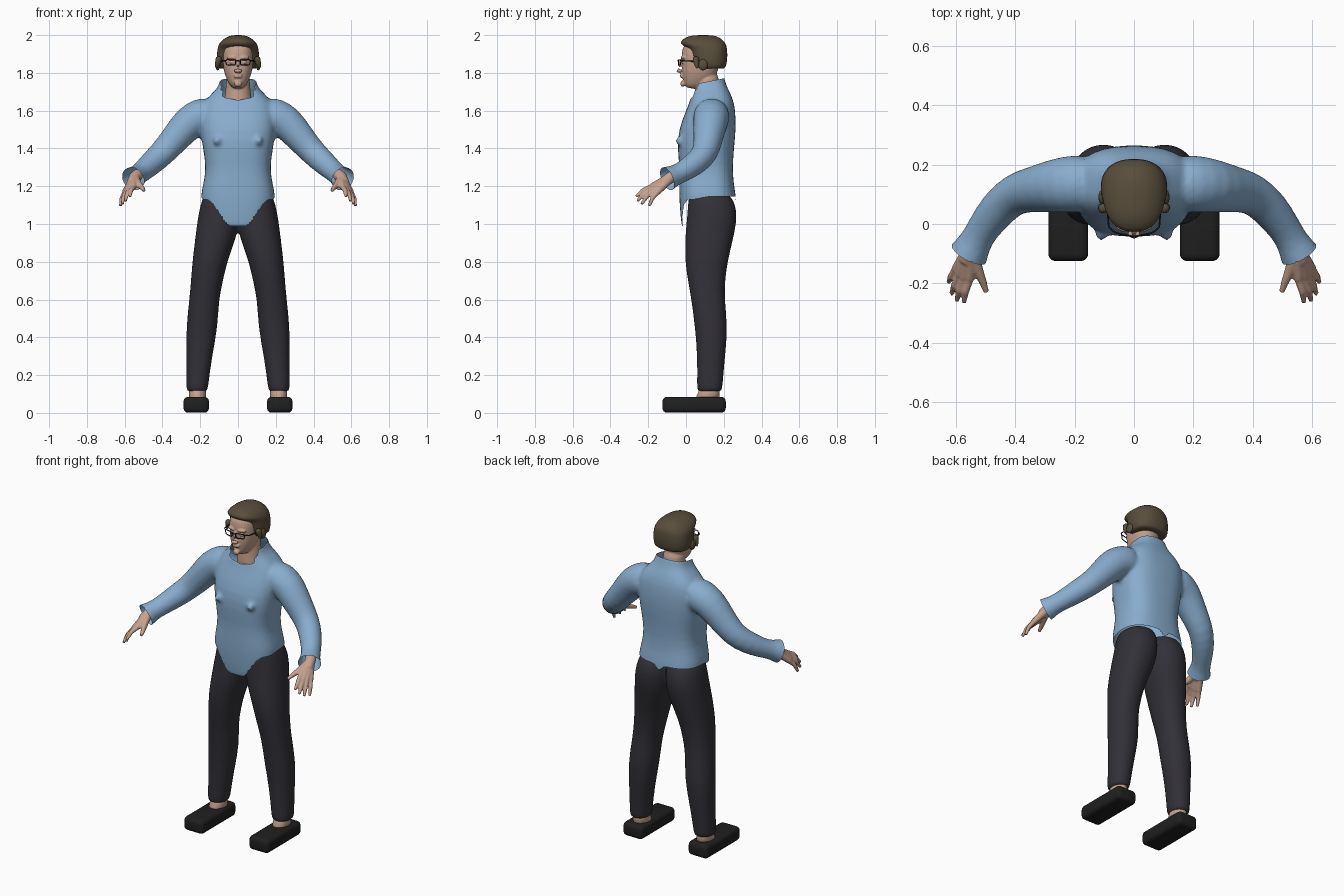
import bpy, bmesh, math
from mathutils import Vector, Matrix

if "Cube" in bpy.data.objects:
    bpy.data.objects.remove(bpy.data.objects["Cube"], do_unlink=True)


def material(name, r, g, b):
    m = bpy.data.materials.new(name)
    m.use_nodes = True
    m.diffuse_color = (r, g, b, 1)
    m.node_tree.nodes["Principled BSDF"].inputs["Base Color"].default_value = (r, g, b, 1)
    return m


SKIN = material("skin", 0.56, 0.36, 0.27)
BLUE = material("shirt blue", 0.25, 0.42, 0.62)
DARK = material("trouser charcoal", 0.032, 0.03, 0.038)
BLACK = material("shoe black", 0.014, 0.014, 0.014)
BROWN = material("hair brown", 0.1, 0.075, 0.045)


def skin(bm, rings):
    """Bridge closed rings of points and cap both ends."""
    rows = [[bm.verts.new(p) for p in ring] for ring in rings]
    n = len(rows[0])
    for a, b in zip(rows, rows[1:]):
        for i in range(n):
            bm.faces.new((a[i], a[(i + 1) % n], b[(i + 1) % n], b[i]))
    bm.faces.new(rows[0][::-1])
    bm.faces.new(rows[-1])


def loft(bm, rings, power=2.0, side=1, seg=32):
    """Rings are (z, centre x, half width, front y, back y)."""
    def bow(v):
        return math.copysign(abs(v) ** (2 / power), v)
    out = []
    for z, cx, rx, y0, y1 in rings:
        angles = [2 * math.pi * i / seg for i in range(seg)]
        out.append([Vector((side * (cx + rx * bow(math.cos(a))),
                            (y0 + y1) / 2 + (y1 - y0) / 2 * bow(math.sin(a)), z)) for a in angles])
    skin(bm, out)


def tube(bm, path, side=1, seg=16):
    """Path points are (x, y, z, radius)."""
    pts = [Vector(p[:3]) for p in path]
    out = []
    for i, p in enumerate(pts):
        t = pts[min(i + 1, len(pts) - 1)] - pts[max(i - 1, 0)]
        q = t.to_track_quat('Z', 'Y')
        ring = []
        for k in range(seg):
            a = 2 * math.pi * k / seg
            v = p + q @ Vector((math.cos(a), math.sin(a), 0)) * path[i][3]
            ring.append(Vector((side * v.x, v.y, v.z)))
        out.append(ring)
    skin(bm, out)


def ball(bm, centre, radii):
    bmesh.ops.create_uvsphere(bm, u_segments=16, v_segments=10, radius=1,
                              matrix=Matrix.Translation(centre) @ Matrix.Diagonal((*radii, 1)))


def finish(name, bm, mat, voxel=0.0, smooth=0, subsurf=1, angle=60):
    bmesh.ops.recalc_face_normals(bm, faces=bm.faces)
    me = bpy.data.meshes.new(name)
    bm.to_mesh(me)
    bm.free()
    me.materials.append(mat)
    ob = bpy.data.objects.new(name, me)
    bpy.context.collection.objects.link(ob)
    for o in bpy.context.selected_objects:
        o.select_set(False)
    ob.select_set(True)
    bpy.context.view_layer.objects.active = ob
    if subsurf:
        ob.modifiers.new("round", 'SUBSURF').levels = subsurf
    if voxel:
        r = ob.modifiers.new("merge", 'REMESH')
        r.mode, r.voxel_size = 'VOXEL', voxel
    if smooth:
        s = ob.modifiers.new("soften", 'SMOOTH')
        s.iterations, s.factor = smooth, 0.5
    for m in list(ob.modifiers):
        bpy.ops.object.modifier_apply(modifier=m.name)
    bpy.ops.object.shade_smooth_by_angle(angle=math.radians(angle))
    return ob


def step(v, a, b):
    t = max(0, min(1, (v - a) / (b - a)))
    return t * t * (3 - 2 * t)


# Shirt: torso and sleeves merged, then opened at the hem, collar and cuffs
bm = bmesh.new()
loft(bm, [(.93, 0, .13, -.01, .2), (1.0, 0, .17, -.026, .25), (1.1, 0, .195, -.034, .268),
          (1.16, 0, .197, -.036, .263), (1.22, 0, .182, -.036, .252), (1.3, 0, .169, -.034, .247),
          (1.4, 0, .186, -.046, .254), (1.5, 0, .2, -.04, .265), (1.6, 0, .2, 0, .262),
          (1.66, 0, .175, .024, .25), (1.71, 0, .115, .034, .226), (1.75, 0, .092, .03, .205),
          (1.84, 0, .094, .01, .195)], power=2.7)
ARM = [(.13, .137, 1.58, .095), (.2, .135, 1.572, .098), (.26, .13, 1.54, .092), (.33, .117, 1.455, .079),
       (.4, .105, 1.375, .07), (.455, .055, 1.325, .066), (.505, -.01, 1.28, .056),
       (.533, -.06, 1.257, .053), (.555, -.1, 1.24, .068), (.575, -.135, 1.222, .072)]
for s in (1, -1):
    tube(bm, ARM, s, 24)
    ball(bm, (s * .11, -.034, 1.44), (.022, .022, .022))
VOX = .011
shirt = finish("shirt", bm, BLUE, VOX, 4)
cuff = Vector(ARM[-2][:3])
along = (cuff - Vector(ARM[-4][:3])).normalized()
bm = bmesh.new()
bm.from_mesh(shirt.data)
doomed = []
for v in bm.verts:
    x, y, z = abs(v.co.x), v.co.y, v.co.z
    front = .99 + .14 * step(x, .04, .17)
    hem = front + (1.145 - .03 * (1 - step(x, 0, .05)) - front) * step(y, .03, .13)
    collar = 1.655 + .09 * step(y, .03, .07) + .2 * max(0, y - .07) + .2 * min(x, .08) * (y < .05)
    reach = (Vector((x, y, z)) - cuff).dot(along)
    if z < hem - VOX or (x < .13 and z > collar + VOX) or (x > .45 and reach > VOX):
        doomed.append(v)
    elif z < hem and x < .25:
        v.co.z = hem
    elif x < .13 and z > collar:
        v.co.z = collar
    elif x > .45 and reach > 0:
        p = Vector((x, y, z)) - along * reach
        v.co = (math.copysign(p.x, v.co.x), p.y, p.z)
bmesh.ops.delete(bm, geom=doomed, context='VERTS')
bm.to_mesh(shirt.data)
bm.free()

# Trousers: two legs that meet at the seat
bm = bmesh.new()
for s in (1, -1):
    loft(bm, [(.108, .217, .057, .058, .192), (.13, .217, .057, .058, .192), (.3, .205, .068, .06, .207),
              (.45, .191, .084, .048, .222), (.6, .18, .078, .028, .204), (.7, .164, .085, .01, .207),
              (.8, .15, .092, -.006, .22), (.93, .117, .109, -.005, .252), (1.0, .107, .11, .002, .266),
              (1.07, .1, .106, .008, .27), (1.13, .093, .098, .012, .25), (1.17, .085, .086, .02, .22)],
         power=2.2, side=s)
finish("trousers", bm, DARK, .011, 3)

for s, label in ((1, "left"), (-1, "right")):
    # Ankles and shoes
    bm = bmesh.new()
    loft(bm, [(.06, .215, .05, .03, .18), (.1, .215, .045, .07, .18), (.2, .215, .04, .08, .17)], side=s)
    finish(label + "_ankle", bm, SKIN)
    bm = bmesh.new()
    bmesh.ops.create_cube(bm, size=1, matrix=Matrix.Translation((s * .221, .043, .043))
                          @ Matrix.Diagonal((.134, .335, .084, 1)))
    bmesh.ops.bevel(bm, geom=bm.edges[:], offset=.024, segments=4, profile=.5, affect='EDGES')
    finish(label + "_shoe", bm, BLACK, subsurf=0)

    # Hands: palm bones and fingers merged
    bm = bmesh.new()
    wrist = (.547, -.08, 1.247)
    fingers = [((.553, -.185, 1.197), (.572, -.264, 1.145)), ((.571, -.182, 1.187), (.596, -.258, 1.122)),
               ((.587, -.172, 1.177), (.613, -.235, 1.105)), ((.599, -.153, 1.167), (.623, -.195, 1.095))]
    for knuckle, tip in fingers:
        mid = (Vector(knuckle) + Vector(tip)) / 2 + Vector((.004, -.003, .007))
        tube(bm, [(*wrist, .026), (*knuckle, .016)], s)
        tube(bm, [(*knuckle, .014), (*mid, .012), (*tip, .008)], s)
    tube(bm, [(*wrist, .022), (.525, -.155, 1.21, .018), (.508, -.195, 1.192, .013), (.497, -.228, 1.177, .009)], s)
    tube(bm, [(.53, -.05, 1.262, .032), (*wrist, .031), (.562, -.125, 1.217, .028)], s)
    finish(label + "_hand", bm, SKIN, .005, 2, 0)

# Head, neck and face features
bm = bmesh.new()
loft(bm, [(1.716, 0, .024, .01, .08), (1.735, 0, .044, -.01, .12), (1.77, 0, .062, -.018, .15),
          (1.81, 0, .076, -.022, .17), (1.86, 0, .082, -.02, .18), (1.9, 0, .083, -.026, .19),
          (1.95, 0, .077, -.013, .19), (1.98, 0, .05, .03, .15)], power=2.3)
loft(bm, [(1.6, 0, .078, .045, .19), (1.66, 0, .074, .045, .19), (1.72, 0, .062, .05, .175),
          (1.82, 0, .065, .05, .175)])
tube(bm, [(0, -.02, 1.873, .009), (0, -.037, 1.835, .012), (0, -.043, 1.815, .014), (0, -.034, 1.803, .014)])
ball(bm, (0, -.018, 1.742), (.022, .012, .016))
for z in (1.779, 1.789):
    ball(bm, (0, -.022, z), (.024, .01, .006))
for s in (1, -1):
    tube(bm, [(.008, -.022, 1.878, .007), (.035, -.022, 1.884, .009), (.062, -.006, 1.878, .007)], s)
    ball(bm, (s * .012, -.034, 1.811), (.01, .011, .009))
    ball(bm, (s * .033, -.014, 1.856), (.014, .01, .008))
finish("head", bm, SKIN, .0045, 3)

# Hair cap with a fringe and locks over the ears
bm = bmesh.new()
loft(bm, [(1.822, 0, .096, .06, .2), (1.826, 0, .105, .045, .209), (1.86, 0, .113, .024, .218),
          (1.9, 0, .112, .018, .22), (1.932, 0, .108, .01, .217), (1.946, 0, .104, -.022, .214),
          (1.966, 0, .093, -.033, .204), (1.988, 0, .064, -.004, .178), (2.001, 0, .03, .04, .14)], power=2.35)
for s in (1, -1):
    ball(bm, (s * .107, .09, 1.843), (.013, .026, .03))
    tube(bm, [(.1, .05, 1.89, .02), (.106, .055, 1.85, .016), (.117, .06, 1.822, .005)], s)
finish("hair", bm, BROWN)

# Glasses: wire rims, bridge and temples
curve = bpy.data.curves.new("glasses", 'CURVE')
curve.dimensions, curve.bevel_depth, curve.bevel_resolution = '3D', .003, 2
curve.materials.append(BLACK)


def wire(points, closed=False):
    sp = curve.splines.new('POLY')
    sp.points.add(len(points) - 1)
    for p, co in zip(sp.points, points):
        p.co = (*co, 1)
    sp.use_cyclic_u = closed


for s in (1, -1):
    wire([(s * .013, -.04, 1.868), (s * .06, -.03, 1.87), (s * .066, -.027, 1.862),
          (s * .06, -.03, 1.843), (s * .02, -.039, 1.841), (s * .012, -.04, 1.85)], True)
    wire([(s * .066, -.027, 1.864), (s * .085, -.01, 1.864), (s * .09, .06, 1.86)])
wire([(-.013, -.04, 1.862), (0, -.043, 1.865), (.013, -.04, 1.862)])
bpy.context.collection.objects.link(bpy.data.objects.new("glasses", curve))
